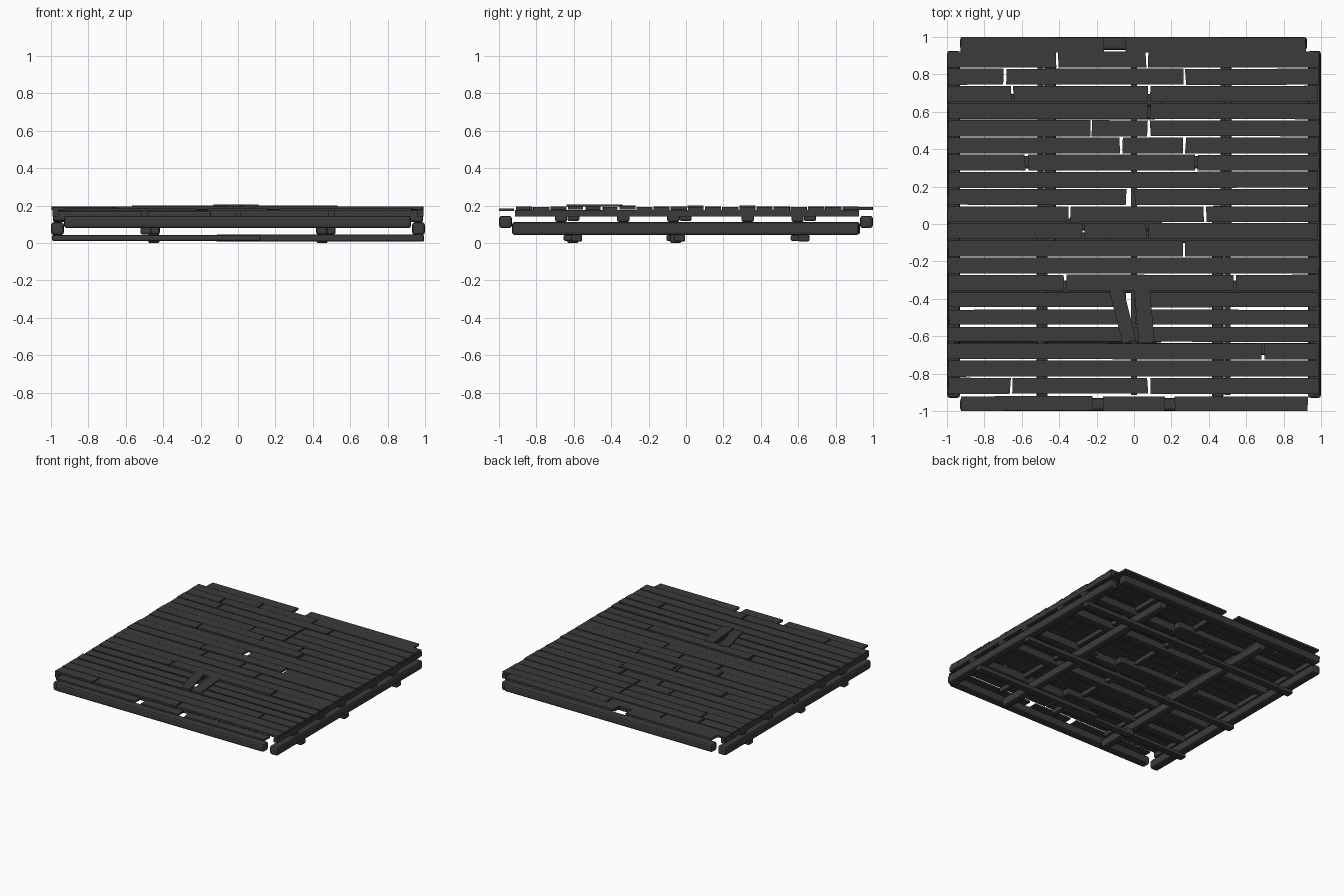
import bpy, bmesh, random
from math import radians
from mathutils import Matrix

random.seed(4)
if "Cube" in bpy.data.objects:
    bpy.data.objects.remove(bpy.data.objects["Cube"], do_unlink=True)

wood = bpy.data.materials.new("dark_weathered_wood")
wood.use_nodes = True
colour = (0.044, 0.044, 0.044, 1)
wood.diffuse_color = colour
wood.node_tree.nodes["Principled BSDF"].inputs["Base Color"].default_value = colour


def box(name, x, y, z, bevel=0, turn=0, ragged=0):
    """Box between (min, max) pairs, turned about its own centre."""
    size = [b - a for a, b in (x, y, z)]
    bm = bmesh.new()
    bmesh.ops.create_cube(bm, size=1, matrix=Matrix.Diagonal((*size, 1)))
    for v in bm.verts:
        if v.co.z > 0 and ragged:
            dx, dy = random.uniform(0, ragged), random.uniform(0, ragged / 3)
            for w in bm.verts:      # same shift for the corner below
                if abs(w.co.x - v.co.x) + abs(w.co.y - v.co.y) < 1e-5 and w != v:
                    low = w
            for w in (v, low):
                w.co.x -= dx if w.co.x > 0 else -dx
                w.co.y -= dy if w.co.y > 0 else -dy
    mesh = bpy.data.meshes.new(name)
    bm.to_mesh(mesh)
    bm.free()
    mesh.materials.append(wood)
    ob = bpy.data.objects.new(name, mesh)
    ob.location = [(a + b) / 2 for a, b in (x, y, z)]
    ob.rotation_euler.z = radians(turn)
    bpy.context.collection.objects.link(ob)
    if bevel:
        mod = ob.modifiers.new("rounded_edges", "BEVEL")
        mod.width = bevel
        mod.segments = 2
    return ob


def around(c, w):
    return (c - w / 2, c + w / 2)


# Outer frame beams
for s, side in ((-1, "right"), (1, "left")):
    box(side + "_frame_beam", around(s * 0.965, 0.068), (-0.93, 0.925), (0.043, 0.112), 0.014)
for s, side in ((-1, "front"), (1, "back")):
    box(side + "_frame_beam", (-0.93, 0.925), around(s * 0.965, 0.068), (0.08, 0.146), 0.014)

# Lower stringers, each spliced from two overlapping lengths
for s in (-1, 1):
    box("stringer_front", around(s * 0.47 - 0.022, 0.06), (-0.93, 0.1), (0.045, 0.112), 0.012)
    box("stringer_back", around(s * 0.47 + 0.022, 0.06), (-0.1, 0.93), (0.045, 0.112), 0.012)

# Bottom rails across the stringers
for y in (-0.605, -0.055, 0.61):
    box("bottom_rail_right", (-0.995, 0.12), around(y - 0.02, 0.06), (0.012, 0.043), 0.008)
    box("bottom_rail_left", (-0.12, 0.995), around(y + 0.02, 0.06), (0.008, 0.045), 0.008)
box("stringer_foot", around(-0.45, 0.06), around(-0.605, 0.06), (0, 0.05), 0.008)
box("stringer_foot", around(0.45, 0.06), around(-0.055, 0.06), (0, 0.05), 0.008)

# Floor joists, the main ones spliced side by side
for y in (-0.635, -0.035, 0.63):
    box("joist_right", (-0.99, 0.15), around(y + 0.033, 0.065), (0.118, 0.172), 0.01)
    box("joist_left", (-0.15, 0.99), around(y - 0.033, 0.065), (0.113, 0.177), 0.01)
for y in (-0.335, 0.33):
    box("single_joist", (-0.99, 0.99), around(y, 0.066), (0.113, 0.177), 0.01)

# Battens under the floorboards
for x in (-0.975, -0.5, 0, 0.5, 0.975):
    box("batten", around(x, 0.032), (-0.915, 0.925), (0.142, 0.177))

# Floorboards: joints of each row from back to front
joints = ((-0.41, 0.07), (-0.69, 0.27), (-0.65, 0.08), (0.08,), (-0.23, 0.08),
          (-0.07, 0.27), (-0.575, 0.335), (), (-0.02,), (-0.345, 0.38),
          (-0.27, 0.07), (0.27,), (), (-0.37, 0.54), (-0.02,),
          (-0.02,), (), (0.69,), (), (-0.655, 0.08))
pitch = 1.836 / len(joints)
for row, cuts in enumerate(joints):
    y = 0.925 - pitch * (row + 0.5)
    ends = (-0.998, *cuts, 0.992)
    for i, (a, b) in enumerate(zip(ends, ends[1:])):
        loose = row in (6, 9, 13) and i == 1
        lift = 0.008 if loose else random.uniform(-0.002, 0.002)
        gap = 0.02 if row in (8, 14, 15) else 0.002
        left = a + (gap if i else 0)
        right = b - (0 if b == ends[-1] else gap)
        width = pitch - (0.010 if row in (14, 15, 16) else 0.004)
        box("floorboard", (left, right), around(y, width),
            (0.178 + lift, 0.194 + lift), ragged=0.008)

# Edge boards over the front and back beams, broken by gaps
for a, b in ((-0.93, -0.16), (-0.05, 0.922)):
    box("back_edge_board", (a, b), (0.915, 1.0), (0.178, 0.194), ragged=0.006)
for a, b in ((-0.93, -0.22), (-0.17, 0.165), (0.215, 0.932)):
    box("front_edge_board", (a, b), (-1.0, -0.92), (0.172, 0.186), ragged=0.006)

# Loose patch boards lying across the floor
box("patch_board", around(-0.06, 0.075), around(-0.49, 0.29), (0.195, 0.205), turn=14)
box("patch_board", around(0.055, 0.085), around(-0.49, 0.29), (0.195, 0.205), turn=5)
